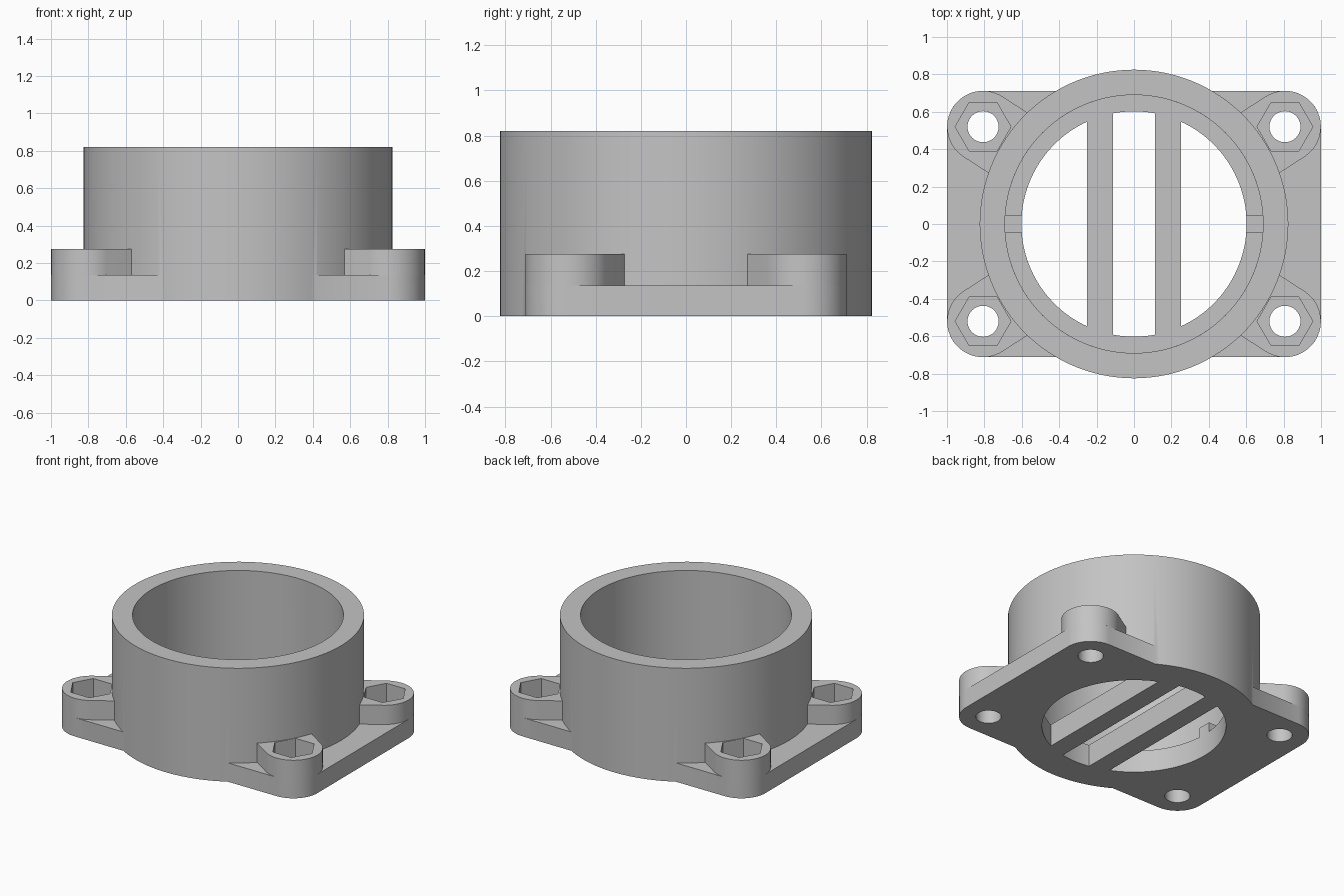
import bpy, bmesh, math

if "Cube" in bpy.data.objects:
    bpy.data.objects.remove(bpy.data.objects["Cube"])

SEG = 128
OUTER, BORE, OPENING = 0.825, 0.69, 0.602
EAR_X, EAR_Y, EAR_R = 0.807, 0.52, 0.192
PLATE_TOP, BOSS_TOP, RING_TOP = 0.136, 0.275, 0.82
LEDGE, TAB_TOP, TAB_HALF = 0.16, 0.23, 0.047
CORNERS = [(1, 1), (-1, 1), (-1, -1), (1, -1)]

grey = bpy.data.materials.new("plain grey")
grey.diffuse_color = (0.55, 0.55, 0.55, 1)
grey.use_nodes = True
grey.node_tree.nodes["Principled BSDF"].inputs["Base Color"].default_value = grey.diffuse_color


def arc(cx, cy, r, a0, a1, n):
    return [(cx + r * math.cos(a0 + (a1 - a0) * i / n),
             cy + r * math.sin(a0 + (a1 - a0) * i / n)) for i in range(n + 1)]


def circle(cx, cy, r, n=SEG):
    return arc(cx, cy, r, 0, 2 * math.pi, n)[:-1]


def prism(name, outline, z0, z1):
    """Extrude a flat outline from z0 to z1."""
    bm = bmesh.new()
    face = bm.faces.new([bm.verts.new((x, y, z0)) for x, y in outline])
    top = bmesh.ops.extrude_face_region(bm, geom=[face])["geom"]
    bmesh.ops.translate(bm, vec=(0, 0, z1 - z0),
                        verts=[v for v in top if isinstance(v, bmesh.types.BMVert)])
    bmesh.ops.recalc_face_normals(bm, faces=bm.faces)
    mesh = bpy.data.meshes.new(name)
    bm.to_mesh(mesh)
    bm.free()
    mesh.materials.append(grey)
    obj = bpy.data.objects.new(name, mesh)
    bpy.context.collection.objects.link(obj)
    return obj


def combine(body, part, operation):
    mod = body.modifiers.new("combine", "BOOLEAN")
    mod.operation, mod.solver, mod.object = operation, "EXACT", part
    bpy.context.view_layer.objects.active = body
    bpy.ops.object.modifier_apply(modifier=mod.name)
    bpy.data.objects.remove(part)


# Outer ring wall
body = prism("flanged_ring_housing", circle(0, 0, OUTER), 0, RING_TOP)

# Base plate with four rounded corners
plate = []
for i, (sx, sy) in enumerate(CORNERS):
    a = i * math.pi / 2
    plate += arc(sx * EAR_X, sy * EAR_Y, EAR_R, a, a + math.pi / 2, 16)
combine(body, prism("base_plate", plate, 0, PLATE_TOP), "UNION")

# Raised bolt bosses, each running straight in to the ring
for sx, sy in CORNERS:
    a = math.atan2(sy * EAR_Y, sx * EAR_X)
    ux, uy = math.cos(a), math.sin(a)
    outline = arc(sx * EAR_X, sy * EAR_Y, EAR_R, a - math.pi / 2, a + math.pi / 2, 32)
    outline += [(0.735 * ux - s * EAR_R * uy, 0.735 * uy + s * EAR_R * ux) for s in (1, -1)]
    combine(body, prism("boss", outline, PLATE_TOP, BOSS_TOP), "UNION")

# Bore above the ledge, leaving two small tabs standing on it
t_out, t_in = math.asin(TAB_HALF / BORE), math.asin(TAB_HALF / OPENING)
bore = []
for a in (0, math.pi):
    bore += arc(0, 0, OPENING, a - t_in, a + t_in, 4)
    bore += arc(0, 0, BORE, a + t_out, a + math.pi - t_out, 60)
combine(body, prism("bore_low", bore, LEDGE, TAB_TOP + 0.02), "DIFFERENCE")
combine(body, prism("bore_high", circle(0, 0, BORE), TAB_TOP, 1), "DIFFERENCE")

# Three floor openings that leave two crossbars
for x0, x1 in ((-OPENING, -0.25), (-0.112, 0.112), (0.25, OPENING)):
    a0, a1 = math.acos(x1 / OPENING), math.acos(x0 / OPENING)
    outline = arc(0, 0, OPENING, a0, a1, 32) + arc(0, 0, OPENING, -a1, -a0, 32)
    if x1 == OPENING:
        outline.pop()
    elif x0 == -OPENING:
        outline.pop(33)
    combine(body, prism("opening", outline, -0.1, LEDGE + 0.03), "DIFFERENCE")

# Bolt holes and hexagonal nut pockets
for sx, sy in CORNERS:
    cx, cy = sx * EAR_X, sy * EAR_Y
    combine(body, prism("hole", circle(cx, cy, 0.083, 40), -0.1, 0.5), "DIFFERENCE")
    combine(body, prism("nut_pocket", circle(cx, cy, 0.149, 6), PLATE_TOP, 0.5), "DIFFERENCE")

# Smooth round walls, crisp edges
bpy.ops.object.select_all(action="DESELECT")
body.select_set(True)
bpy.context.view_layer.objects.active = body
bpy.ops.object.shade_smooth_by_angle(angle=math.radians(30))
